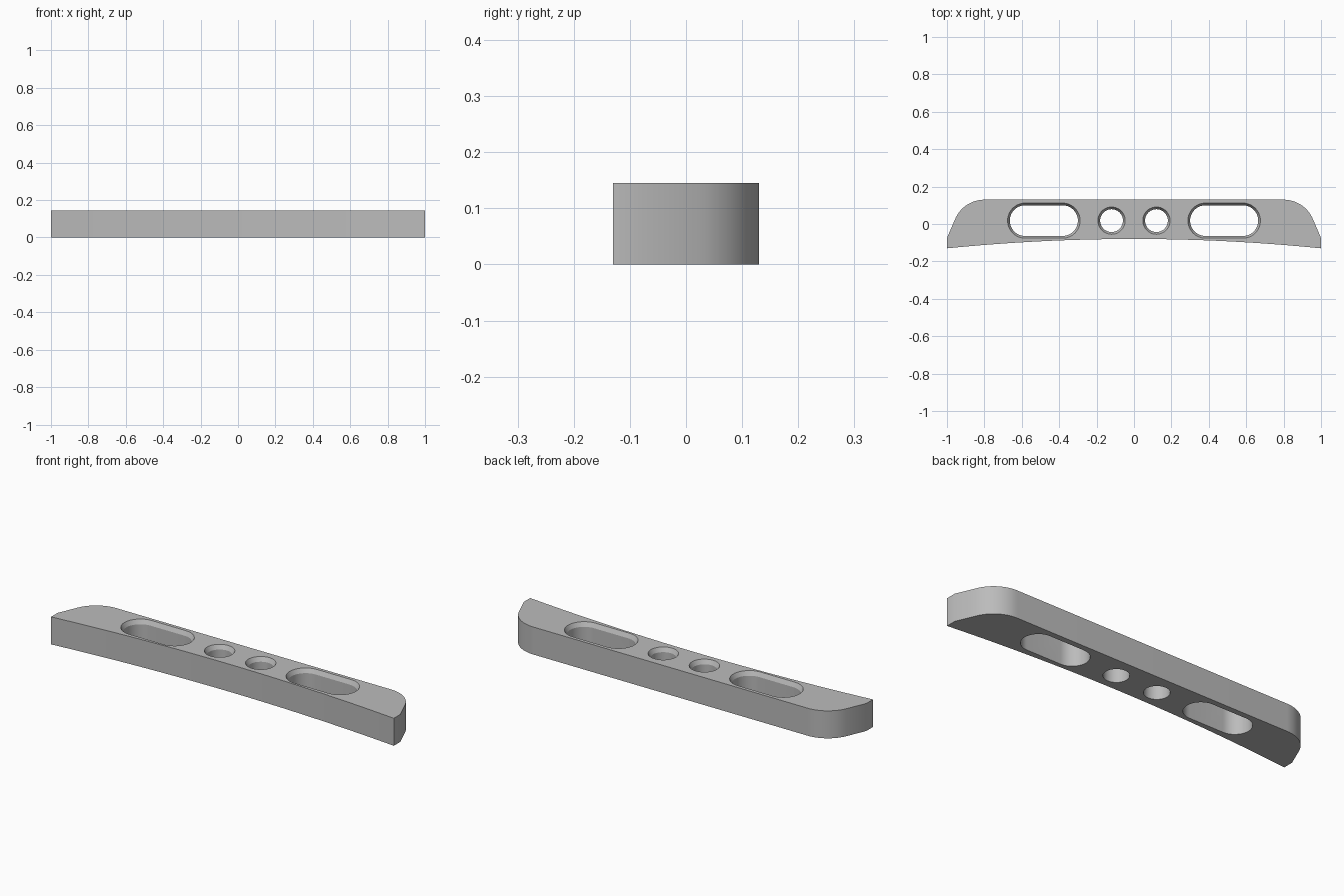
import bpy, bmesh, math
from mathutils import Vector

cube = bpy.data.objects.get("Cube")
if cube:
    bpy.data.objects.remove(cube, do_unlink=True)

HEIGHT = 0.145
BACK, FRONT_MID, FRONT_END, SHOULDER = 0.13, -0.08, -0.13, -0.075
HOLE_Y = 0.018
CHAMFER = 0.012
CHAMFER_DEPTH = 0.022

grey = bpy.data.materials.new("satin_grey")
grey.use_nodes = True
colour = (0.5, 0.5, 0.5, 1)
grey.diffuse_color = colour
grey.node_tree.nodes["Principled BSDF"].inputs["Base Color"].default_value = colour


def loft(name, rings):
    """Solid through matching rings of 3D points, bottom to top."""
    bm = bmesh.new()
    loops = [[bm.verts.new(p) for p in ring] for ring in rings]
    n = len(loops[0])
    for low, high in zip(loops, loops[1:]):
        for i in range(n):
            j = (i + 1) % n
            bm.faces.new((low[i], low[j], high[j], high[i]))
    bm.faces.new(loops[0][::-1])
    bm.faces.new(loops[-1])
    bmesh.ops.recalc_face_normals(bm, faces=bm.faces)
    mesh = bpy.data.meshes.new(name)
    bm.to_mesh(mesh)
    bm.free()
    mesh.materials.append(grey)
    obj = bpy.data.objects.new(name, mesh)
    bpy.context.collection.objects.link(obj)
    return obj


def plate_outline():
    """Counter-clockwise outline: bowed front, slanted ends, rounded back corners."""
    steps = 32
    front = []
    for i in range(steps + 1):
        x = -1 + 2 * i / steps
        front.append((x, FRONT_MID + (FRONT_END - FRONT_MID) * x * x))
    # Rounded corner tangent to the slanted end and to the straight back
    radius, turn = 0.17, math.radians(68)
    centre = Vector((0.8, BACK - radius))
    right = [(1, SHOULDER)]
    for i in range(17):
        a = math.pi / 2 - turn * (1 - i / 16)
        right.append((centre.x + radius * math.cos(a), centre.y + radius * math.sin(a)))
    left = [(-x, y) for x, y in reversed(right)]
    return front + right + left


def stadium(cx, half_straight, radius, z, steps=24):
    """Slot ring; a zero straight length gives a round hole."""
    ring = []
    for side, start in ((1, -math.pi / 2), (-1, math.pi / 2)):
        for i in range(steps + 1):
            if half_straight == 0 and i == steps:
                continue
            a = start + math.pi * i / steps
            ring.append((cx + side * half_straight + radius * math.cos(a),
                         HOLE_Y + radius * math.sin(a), z))
    return ring


# Main plate
outline = plate_outline()
plate = loft("handle_plate", [[(x, y, z) for x, y in outline] for z in (0, HEIGHT)])

# Chamfered slots and round holes, mirrored left and right
cutters = []
for side in (-1, 1):
    for label, cx, half, radius in (("slot", 0.482, 0.1, 0.082), ("hole", 0.12, 0, 0.061)):
        wide = radius + CHAMFER
        levels = ((-0.1, radius), (HEIGHT - CHAMFER_DEPTH, radius),
                  (HEIGHT, wide), (HEIGHT + 0.1, wide))
        cutter = loft(label + "_cutter", [stadium(side * cx, half, r, z) for z, r in levels])
        cutter.hide_render = True
        cutters.append(cutter)
        mod = plate.modifiers.new(label, "BOOLEAN")
        mod.operation = "DIFFERENCE"
        mod.solver = "EXACT"
        mod.object = cutter

# Apply the cuts, drop the cutters, smooth the curved walls
bpy.ops.object.select_all(action="DESELECT")
plate.select_set(True)
bpy.context.view_layer.objects.active = plate
for mod in list(plate.modifiers):
    bpy.ops.object.modifier_apply(modifier=mod.name)
for cutter in cutters:
    bpy.data.objects.remove(cutter, do_unlink=True)
bpy.ops.object.shade_smooth_by_angle(angle=math.radians(25))
